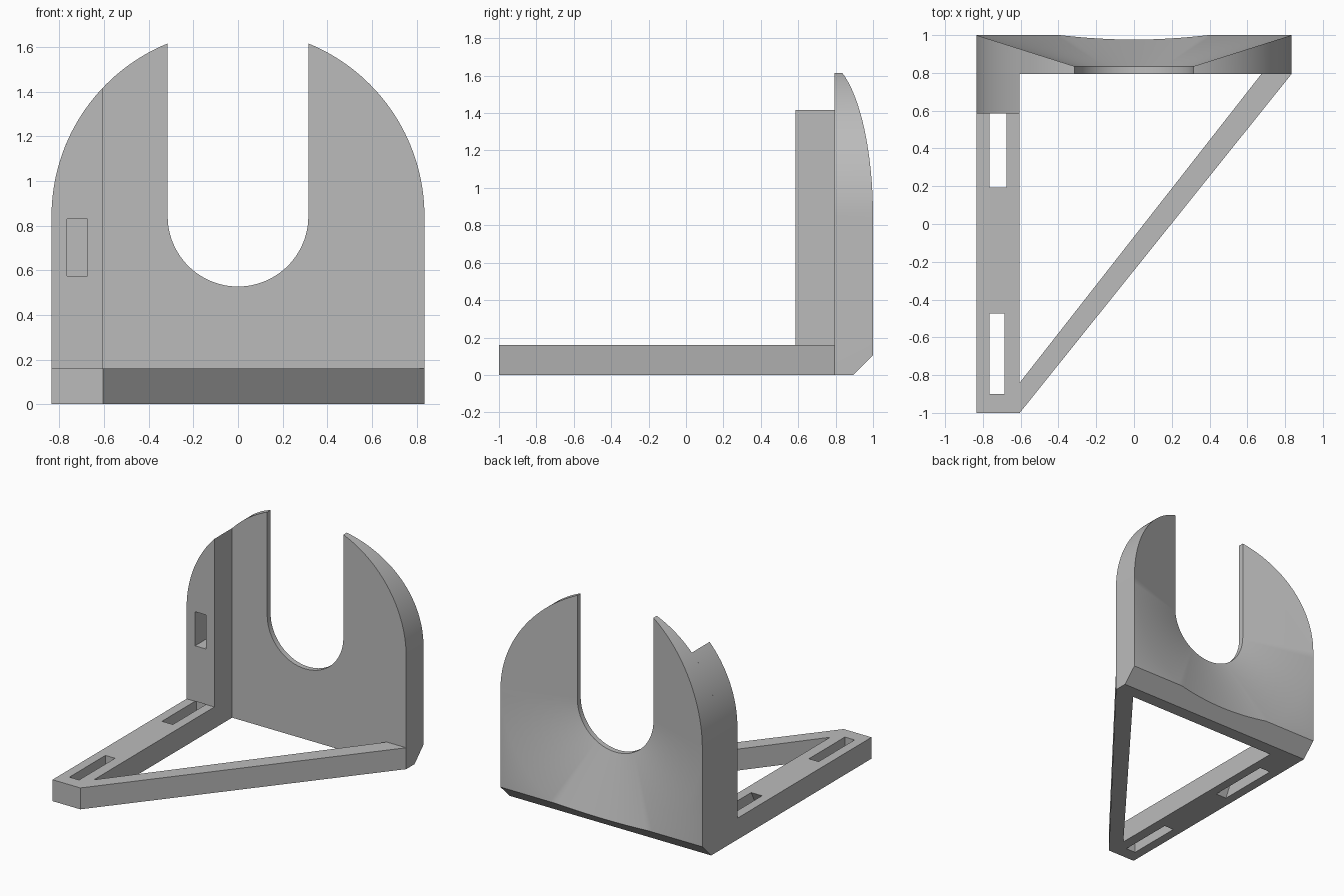
import bpy, bmesh
from math import cos, sin, pi, sqrt, acos

cube = bpy.data.objects.get("Cube")
if cube:
    bpy.data.objects.remove(cube, do_unlink=True)

grey = bpy.data.materials.new("plain grey")
grey.use_nodes = True
colour = (0.5, 0.5, 0.5, 1)
grey.diffuse_color = colour
grey.node_tree.nodes["Principled BSDF"].inputs["Base Color"].default_value = colour

HALF = 0.835        # half width and arch radius
SLOT = 0.315        # slot radius
MID = 0.842         # height of the arc centres
FRONT = 0.795       # front of the upright plate
BASE = 0.16         # base thickness
INNER = -0.605      # inner side of the leg


def loft(name, start, end):
    """Solid between two matching loops of 3D points."""
    bm = bmesh.new()
    a = [bm.verts.new(p) for p in start]
    b = [bm.verts.new(p) for p in end]
    bm.faces.new(a)
    bm.faces.new(b)
    for i in range(len(a)):
        j = (i + 1) % len(a)
        bm.faces.new((a[i], a[j], b[j], b[i]))
    bmesh.ops.recalc_face_normals(bm, faces=bm.faces)
    mesh = bpy.data.meshes.new(name)
    bm.to_mesh(mesh)
    bm.free()
    mesh.materials.append(grey)
    obj = bpy.data.objects.new(name, mesh)
    bpy.context.collection.objects.link(obj)
    return obj


def along_y(name, pts, y0, y1):
    return loft(name, [(x, y0, z) for x, z in pts], [(x, y1, z) for x, z in pts])


def along_x(name, pts, x0, x1):
    return loft(name, [(x0, y, z) for y, z in pts], [(x1, y, z) for y, z in pts])


def along_z(name, pts, z0, z1):
    return loft(name, [(x, y, z0) for x, y in pts], [(x, y, z1) for x, y in pts])


def arc(radius, start, end, steps):
    angles = [start + (end - start) * i / steps for i in range(steps + 1)]
    return [(radius * cos(t), MID + radius * sin(t)) for t in angles]


def u_shape(radius):
    return [(-radius, 2)] + arc(radius, pi, 2 * pi, 48) + [(radius, 2)]


def cut(obj, *cutters):
    bpy.context.view_layer.objects.active = obj
    for cutter in cutters:
        mod = obj.modifiers.new("cut", 'BOOLEAN')
        mod.operation = 'DIFFERENCE'
        mod.solver = 'EXACT'
        mod.object = cutter
        bpy.ops.object.modifier_apply(modifier=mod.name)
        bpy.data.objects.remove(cutter, do_unlink=True)


# Upright plate with arched top, open slot, flared back and bevelled foot
arch = [(-HALF, 0), (HALF, 0)] + arc(HALF, 0, pi, 96)
plate = along_y("upright_plate", arch, FRONT, 1)
rim, far = 0.835, 1.1
wide = SLOT + (far - rim) * (HALF - SLOT) / (1 - rim)
flare = loft("flare_cutter", [(x, rim, z) for x, z in u_shape(SLOT)],
             [(x, far, z) for x, z in u_shape(wide)])
slot = along_y("slot_cutter", u_shape(SLOT), 0.7, far)
bevel = along_x("bevel_cutter", [(0.795, -0.1), (1.1, -0.1), (1.1, 0.205)], -1, 1)
cut(plate, flare, slot, bevel)

# Side upright in front of the plate, with a strap pocket
side = [(-HALF, BASE), (INNER, BASE)] + arc(HALF, acos(INNER / HALF), pi, 32)
upright = along_y("side_upright", side, 0.585, FRONT)
P0, P1 = -0.765, -0.675
pocket = along_x("pocket_cutter", [(0.5, 0.575), (0.75, 0.575), (0.75, 0.83), (0.5, 0.83)], P0, P1)
cut(upright, pocket)

# Base leg with two through slots, the rear one with a sloped end
leg = along_z("base_leg", [(-HALF, -1), (INNER, -1), (INNER, FRONT), (-HALF, FRONT)], 0, BASE)
front_slot = along_x("front_slot_cutter", [(-0.9, -1), (-0.475, -1), (-0.475, 1), (-0.9, 1)], P0, -0.685)
rear_slot = along_x("rear_slot_cutter", [(0.06, -0.1), (0.6, -0.1), (0.6, 0.26), (0.245, 0.26)], P0, P1)
cut(leg, front_slot, rear_slot)

# Diagonal brace
brace = along_z("diagonal_brace", [(INNER, -1), (HALF, FRONT), (0.675, FRONT), (INNER, -0.84)], 0, BASE)

# Smooth curves, crisp edges
for obj in (plate, upright, leg, brace):
    obj.select_set(True)
bpy.context.view_layer.objects.active = plate
bpy.ops.object.shade_smooth_by_angle(angle=pi / 8)
